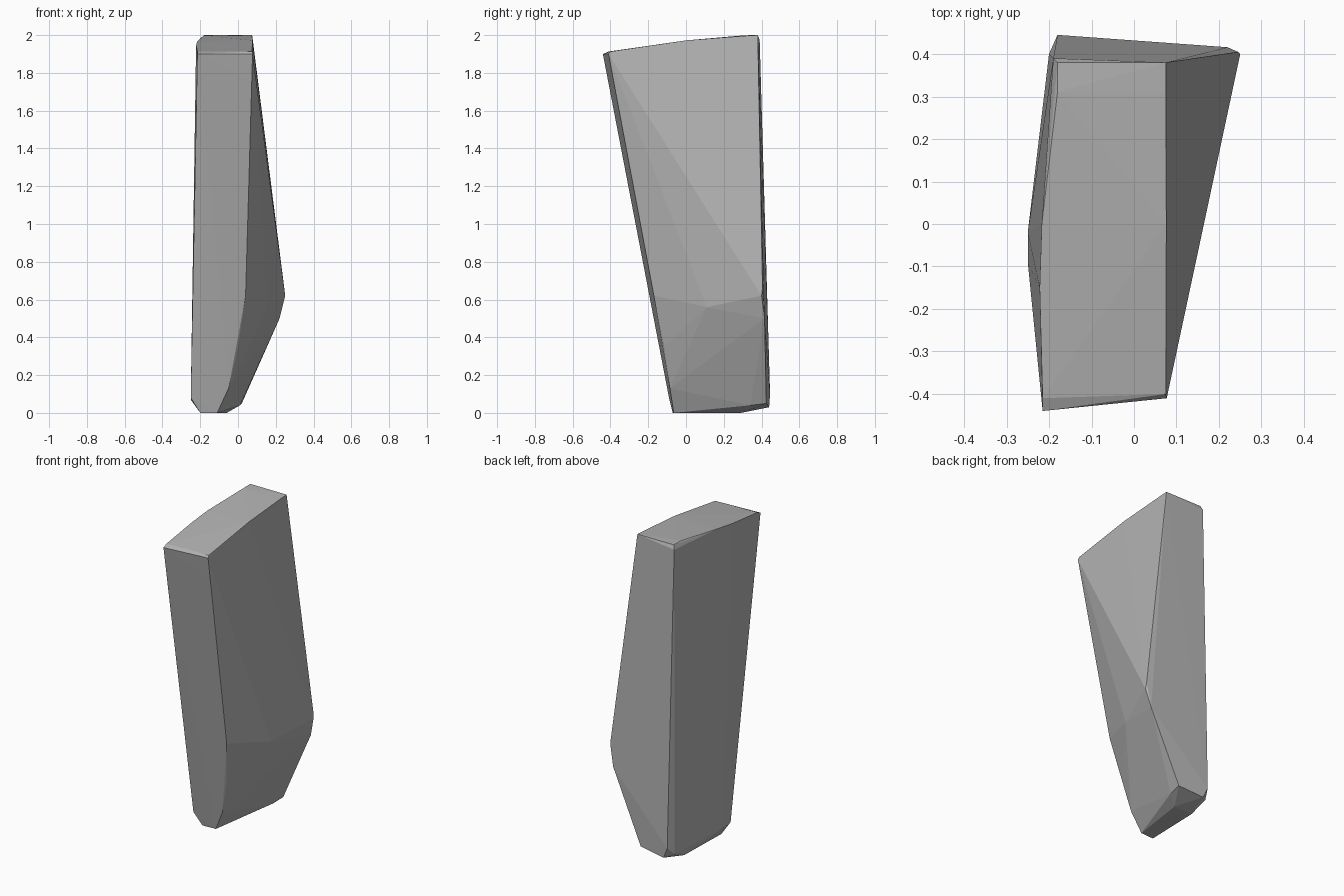
import bpy, bmesh

# Corner points of the chipped stone shard, grouped by region
crown = [(-0.18, 0.38, 2.0), (0.075, 0.38, 2.0), (-0.19, 0.39, 1.975),
         (-0.18, 0.31, 1.999), (0.075, 0.31, 1.996),
         (-0.217, 0.0, 1.965), (0.076, 0.0, 1.972),
         (-0.222, -0.15, 1.945), (-0.215, -0.41, 1.913), (0.075, -0.40, 1.913),
         (-0.215, -0.44, 1.9), (0.077, -0.41, 1.9), (0.07, -0.385, 1.76)]
bulge = [(0.25, 0.40, 0.62), (0.245, 0.405, 0.66), (0.22, 0.416, 0.50),
         (0.155, 0.11, 0.56), (0.04, -0.17, 0.62)]
foot = [(0.0, -0.115, 0.35), (-0.05, -0.085, 0.13), (-0.11, -0.065, 0.0),
        (-0.20, -0.07, 0.0), (-0.25, -0.09, 0.08), (-0.25, -0.02, 0.07),
        (-0.19, 0.29, 0.0), (-0.06, 0.29, 0.0), (-0.01, 0.26, 0.05),
        (0.01, 0.34, 0.04), (0.02, 0.425, 0.05), (0.03, 0.41, 0.10),
        (-0.15, 0.44, 0.03), (-0.18, 0.445, 0.10), (-0.20, 0.40, 0.05)]

# Wrap the corners in a faceted convex shell
bm = bmesh.new()
for p in crown + bulge + foot:
    bm.verts.new(p)
bmesh.ops.convex_hull(bm, input=bm.verts[:])
bmesh.ops.delete(bm, geom=[v for v in bm.verts if not v.link_faces], context='VERTS')
bmesh.ops.recalc_face_normals(bm, faces=bm.faces[:])
mesh = bpy.data.meshes.new("stone_shard")
bm.to_mesh(mesh)
bm.free()

# Plain grey stone
stone = bpy.data.materials.new("grey_stone")
stone.diffuse_color = (0.45, 0.45, 0.45, 1)
mesh.materials.append(stone)
bpy.context.collection.objects.link(bpy.data.objects.new("stone_shard", mesh))
